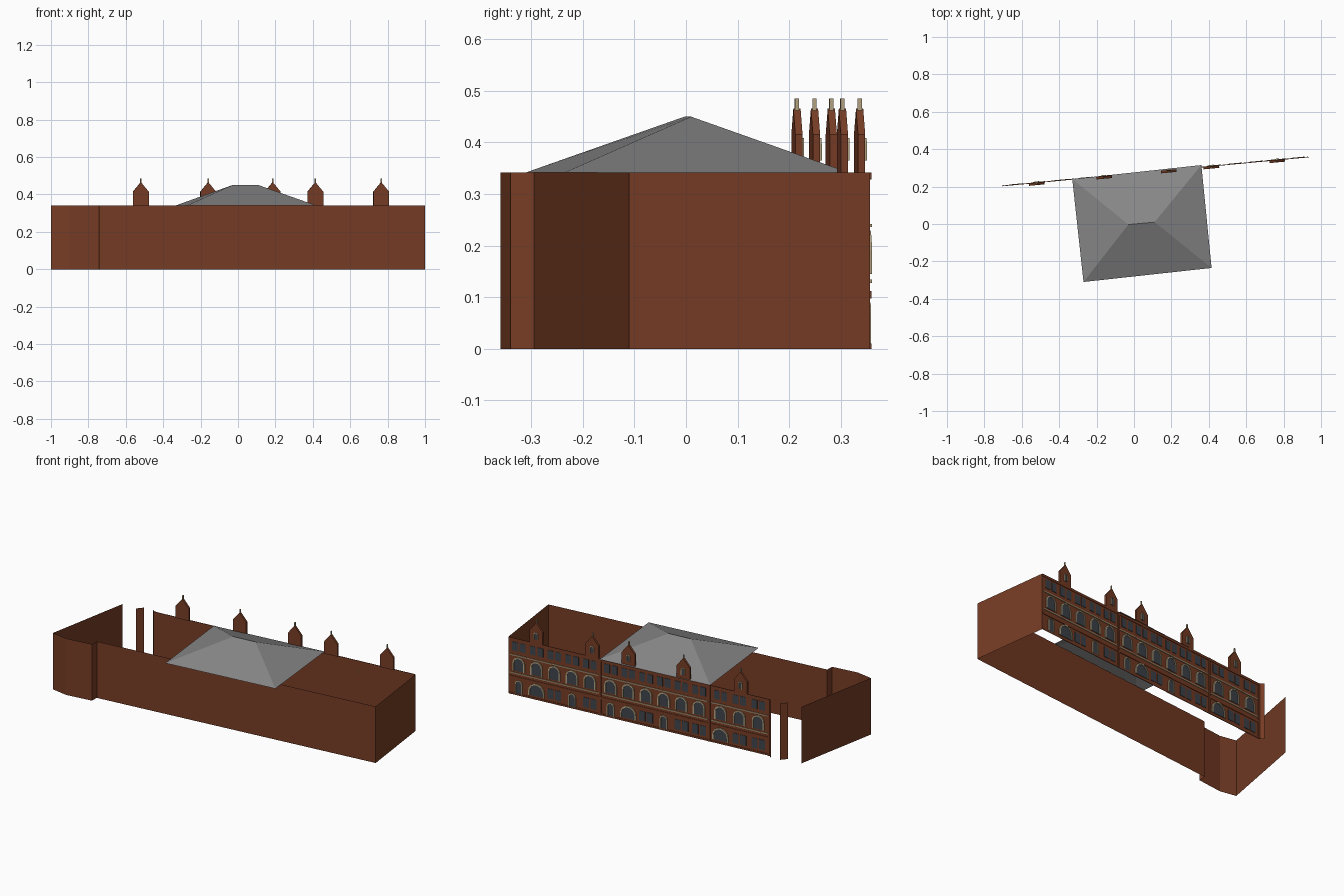
import bpy, bmesh, math
from mathutils import Matrix

if "Cube" in bpy.data.objects:
    bpy.data.objects.remove(bpy.data.objects["Cube"])

H = 0.342                                   # wall height


def material(name, rgb):
    m = bpy.data.materials.new(name)
    m.diffuse_color = (*rgb, 1)
    m.use_nodes = True
    m.node_tree.nodes["Principled BSDF"].inputs["Base Color"].default_value = m.diffuse_color
    return m


BRICK = material("red brown brick", (0.185, 0.046, 0.018))
SLATE = material("grey slate", (0.24, 0.24, 0.245))
STONE = material("tan stone", (0.46, 0.37, 0.22))
GLASS = material("dark glass", (0.05, 0.057, 0.068))

# Facade frame: local x runs along the wall, local -y points outward
A, B = (0.94, 0.357), (-0.70, 0.202)
LENGTH = math.dist(A, B)
FRAME = Matrix.Translation((*A, 0)) @ Matrix.Rotation(math.atan2(B[1] - A[1], B[0] - A[0]), 4, 'Z')


def finish(name, bm, mat, matrix=None):
    me = bpy.data.meshes.new(name)
    bm.normal_update()
    bm.to_mesh(me)
    bm.free()
    me.materials.append(mat)
    ob = bpy.data.objects.new(name, me)
    bpy.context.collection.objects.link(ob)
    if matrix:
        ob.matrix_world = matrix
    return ob


def sheet_wall(name, path):
    bm = bmesh.new()
    for p, q in zip(path, path[1:]):
        bm.faces.new([bm.verts.new(c) for c in ((*p, 0), (*q, 0), (*q, H), (*p, H))])
    bmesh.ops.remove_doubles(bm, verts=bm.verts, dist=1e-5)
    finish(name, bm, BRICK)


def prism(bm, pts, y0, y1):
    """Solid from an (x, z) outline between two depths."""
    a = [bm.verts.new((x, y0, z)) for x, z in pts]
    b = [bm.verts.new((x, y1, z)) for x, z in pts]
    fs = [bm.faces.new(a[::-1]), bm.faces.new(b)]
    n = len(pts)
    for i in range(n):
        j = (i + 1) % n
        fs.append(bm.faces.new((a[i], a[j], b[j], b[i])))
    bmesh.ops.recalc_face_normals(bm, faces=fs)


def rect(x0, x1, z0, z1):
    return [(x0, z0), (x1, z0), (x1, z1), (x0, z1)]


def arch(cx, w, z0, z1, n=8):
    """Round-headed outline, open at the bottom."""
    r = w / 2
    pts = [(cx + r, z0)]
    pts += [(cx + r * math.cos(math.pi * i / n), z1 - r + r * math.sin(math.pi * i / n))
            for i in range(n + 1)]
    return pts + [(cx - r, z0)]


glass, stone, brick = bmesh.new(), bmesh.new(), bmesh.new()


def arched_window(cx, w, z0, z1, t=0.008, y=0.0):
    inner, outer = arch(cx, w, z0, z1), arch(cx, w + 2 * t, z0, z1 + t)
    prism(glass, inner, y, y - 0.002)
    for i in range(len(inner) - 1):
        prism(stone, [inner[i], outer[i], outer[i + 1], inner[i + 1]], y, y - 0.006)


# Sheet walls: sides and front with the bowed corner, plus the street facade
sheet_wall("outer_walls", [(0.94, 0.357), (1.0, -0.11), (-0.74, -0.295), (-0.742, -0.34),
                           (-0.90, -0.36), (-1.0, -0.342), (-0.903, 0.182)])
sheet_wall("facade_wall", [A, B, (-0.725, 0.222)])
sheet_wall("free_pier", [(-0.81, 0.178), (-0.78, 0.214)])

# Hipped roof
bm = bmesh.new()
e = [bm.verts.new((x, y, H)) for x, y in ((-0.27, -0.31), (0.415, -0.235), (0.36, 0.315), (-0.33, 0.24))]
r0, r1 = bm.verts.new((-0.03, -0.003, 0.45)), bm.verts.new((0.11, 0.01, 0.45))
for f in ((e[0], e[1], r1, r0), (e[1], e[2], r1), (e[2], e[3], r0, r1), (e[3], e[0], r0)):
    bm.faces.new(f)
finish("hipped_roof", bm, SLATE)

# Facade windows, bay by bay
bays = [(0.0, 0.58, 5), (0.58, 1.27, 6), (1.27, LENGTH, 3)]
for bay, (u0, u1, n) in enumerate(bays):
    step = (u1 - u0 - 0.02) / n
    for k in range(n):
        c = u0 + 0.01 + step * (k + 0.5)
        # middle floor: round-headed windows
        arched_window(c, 0.06, 0.145, 0.222)
        # top floor: paired rectangular windows
        for s in (-1, 1):
            prism(glass, rect(c + s * 0.024 - 0.018, c + s * 0.024 + 0.018, 0.265, 0.318), 0, -0.002)
        # ground floor: one wide arch, narrow doors and square windows
        if k == (0 if bay == 2 else 1):
            arched_window(c, 0.085, 0.02, 0.088)
        elif k % 3 == 0:
            arched_window(c, 0.034, 0.01, 0.085, 0.006)
        else:
            for s in (-1, 1):
                prism(glass, rect(c + s * 0.024 - 0.019, c + s * 0.024 + 0.019, 0.025, 0.085), 0, -0.002)
    # string courses, sills, plinth, cornice and bay pier
    for z in (0.128, 0.236):
        prism(stone, rect(u0 + 0.01, u1 - 0.01, z, z + 0.006), 0, -0.004)
    for z0, z1 in ((0, 0.01), (0.098, 0.112), (0.328, H)):
        prism(brick, rect(u0 + 0.004, u1 - 0.004, z0, z1), 0, -0.003)
    prism(brick, rect(u1 - 0.006, u1 + 0.006, 0, H), 0, -0.005)

# Gabled dormers with finials standing on the facade
gables = bmesh.new()
for x in (0.765, 0.413, 0.185, -0.16, -0.52):
    u = (A[0] - x) / (A[0] - B[0]) * LENGTH
    w = 0.042
    prism(gables, [(u - w, H), (u + w, H), (u + w, 0.415), (u, 0.466), (u - w, 0.415)], -0.003, 0.011)
    prism(stone, rect(u - 0.003, u + 0.003, 0.46, 0.485), 0, 0.008)
    arched_window(u, 0.016, 0.365, 0.405, 0.004, -0.003)

finish("gabled_dormers", gables, BRICK, FRAME)
finish("window_glass", glass, GLASS, FRAME)
finish("stone_trim", stone, STONE, FRAME)
finish("brick_bands", brick, BRICK, FRAME)
